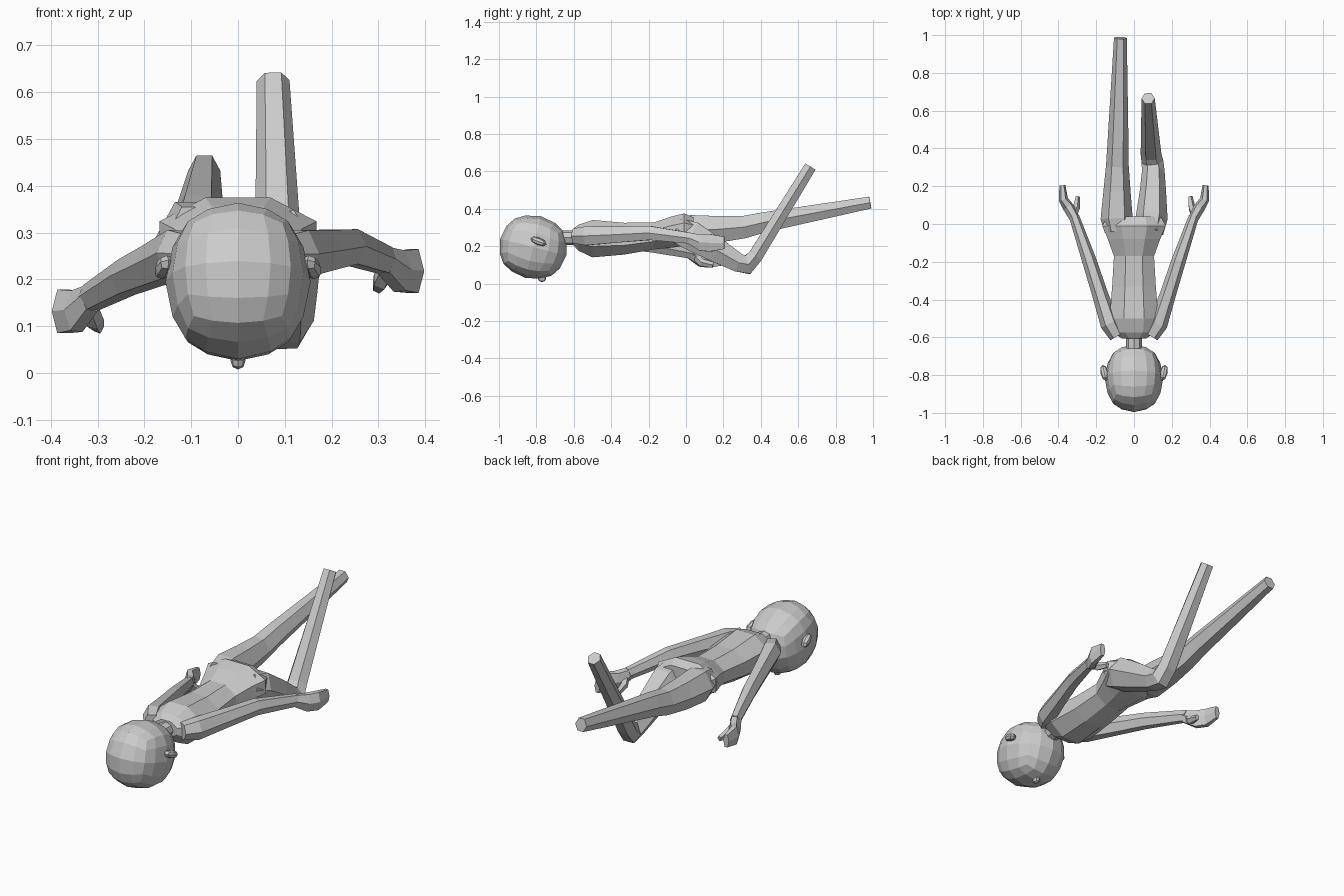
import bpy, bmesh
from math import cos, sin, pi, radians
from mathutils import Vector, Matrix


def finish(name, bm):
    bmesh.ops.recalc_face_normals(bm, faces=bm.faces)
    me = bpy.data.meshes.new(name)
    bm.to_mesh(me)
    bm.free()
    ob = bpy.data.objects.new(name, me)
    bpy.context.collection.objects.link(ob)
    return ob


def loft(name, rings, n=6, upright=False, phase=0.0):
    """Skin rings (x, y, z, half width, half height) set square to their path."""
    bm = bmesh.new()
    pts = [Vector(r[:3]) for r in rings]
    loops = []
    for i, r in enumerate(rings):
        d = Vector((0, 0, 0))
        if i > 0:
            d += (pts[i] - pts[i - 1]).normalized()
        if i < len(pts) - 1:
            d += (pts[i + 1] - pts[i]).normalized()
        d = Vector((0, 1, 0)) if upright else d.normalized()
        side = Vector((1, 0, 0))
        side = (side - d * side.dot(d)).normalized()
        up = side.cross(d)
        loops.append([bm.verts.new(pts[i] + side * r[3] * cos(phase + 2 * pi * k / n)
                                   + up * r[4] * sin(phase + 2 * pi * k / n))
                      for k in range(n)])
    for a, b in zip(loops, loops[1:]):
        for k in range(n):
            j = (k + 1) % n
            bm.faces.new((a[k], a[j], b[j], b[k]))
    bm.faces.new(loops[0])
    bm.faces.new(loops[-1])
    return finish(name, bm)


def ball(name, loc, size, cuts, tilt=0.0, turn=0.0):
    """Rounded cube with a quad grid."""
    bm = bmesh.new()
    bmesh.ops.create_cube(bm, size=2)
    bmesh.ops.subdivide_edges(bm, edges=bm.edges, cuts=cuts, use_grid_fill=True)
    for v in bm.verts:
        v.co = v.co.normalized() * 0.93 + v.co * 0.07
    bm.transform(Matrix.Translation(loc) @ Matrix.Rotation(turn, 4, 'Z')
                 @ Matrix.Rotation(tilt, 4, 'X') @ Matrix.Diagonal((*size, 1)))
    return finish(name, bm)


# Head, nose and ears
ball("head", (0, -0.817, 0.195), (0.155, 0.183, 0.17), 3, radians(-14))
ball("nose", (0, -0.77, 0.027), (0.016, 0.022, 0.019), 1)
for s, side in ((1, "right"), (-1, "left")):
    ball(side + "_ear", (s * 0.157, -0.788, 0.226), (0.02, 0.046, 0.02), 1,
         radians(-20), radians(-12 * s))

# Neck and trunk
loft("neck", [(0, -0.72, 0.245, 0.043, 0.04), (0, -0.57, 0.245, 0.043, 0.04)], 8)
loft("torso", [
    (0, -0.605, 0.25, 0.07, 0.045),
    (0, -0.575, 0.245, 0.125, 0.075),
    (0, -0.50, 0.24, 0.14, 0.108),
    (0, -0.33, 0.24, 0.125, 0.092),
    (0, -0.17, 0.255, 0.115, 0.078),
    (0, -0.08, 0.275, 0.15, 0.09),
    (0, -0.01, 0.288, 0.182, 0.094),
    (0, 0.04, 0.285, 0.155, 0.075)], 8, True, pi / 8)

# Straight leg
loft("left_leg", [
    (-0.085, -0.04, 0.29, 0.07, 0.075),
    (-0.092, 0.03, 0.288, 0.085, 0.09),
    (-0.09, 0.17, 0.29, 0.072, 0.082),
    (-0.088, 0.31, 0.302, 0.06, 0.069),
    (-0.085, 0.42, 0.328, 0.056, 0.062),
    (-0.072, 0.985, 0.433, 0.034, 0.037)])

# Bent leg: thigh down to the knee, shin up
loft("right_leg", [
    (0.085, -0.05, 0.285, 0.07, 0.075),
    (0.093, 0.03, 0.255, 0.085, 0.09),
    (0.10, 0.17, 0.175, 0.07, 0.075),
    (0.102, 0.28, 0.112, 0.06, 0.058),
    (0.098, 0.328, 0.10, 0.058, 0.058),
    (0.09, 0.37, 0.145, 0.055, 0.045),
    (0.075, 0.665, 0.625, 0.035, 0.037)])


# Arms with mitten hand and thumb, each side at its own height
def arm(side, s, elbow_z, wrist_z, hand_z):
    loft(side + "_arm", [
        (s * 0.09, -0.595, 0.255, 0.04, 0.045),
        (s * 0.128, -0.53, 0.255, 0.05, 0.058),
        (s * 0.182, -0.365, (0.255 + elbow_z) / 2, 0.042, 0.05),
        (s * 0.238, -0.19, elbow_z, 0.038, 0.043),
        (s * 0.317, 0.04, wrist_z, 0.027, 0.033)])
    loft(side + "_hand", [
        (s * 0.312, 0.025, wrist_z, 0.027, 0.033),
        (s * 0.345, 0.085, hand_z, 0.03, 0.05),
        (s * 0.374, 0.13, hand_z, 0.025, 0.054),
        (s * 0.379, 0.205, hand_z, 0.016, 0.038)])
    loft(side + "_thumb", [
        (s * 0.322, 0.045, wrist_z - 0.01, 0.02, 0.022),
        (s * 0.306, 0.085, hand_z - 0.02, 0.02, 0.022),
        (s * 0.298, 0.145, hand_z - 0.033, 0.012, 0.016)], 5)


arm("right", 1, 0.27, 0.24, 0.218)
arm("left", -1, 0.205, 0.16, 0.132)
